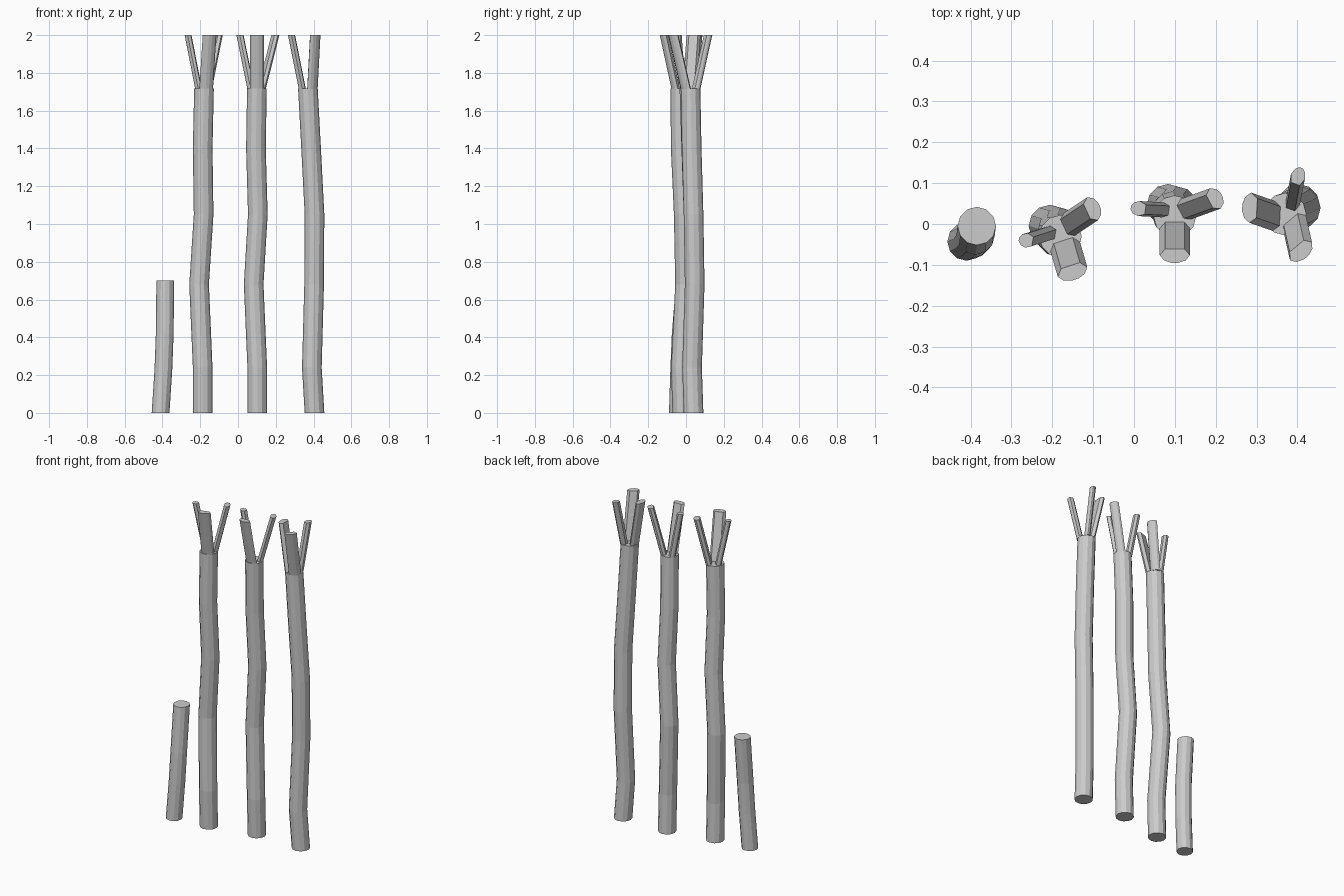
import bpy, bmesh, math
from mathutils import Vector

if "Cube" in bpy.data.objects:
    bpy.data.objects.remove(bpy.data.objects["Cube"])

def loft(name, rings):
    """Skin a stack of equal-sized rings and cap both ends."""
    bm = bmesh.new()
    loops = [[bm.verts.new(p) for p in ring] for ring in rings]
    n = len(loops[0])
    for a, b in zip(loops, loops[1:]):
        for i in range(n):
            j = (i + 1) % n
            bm.faces.new((a[i], a[j], b[j], b[i]))
    bm.faces.new(loops[0][::-1])
    bm.faces.new(loops[-1])
    bmesh.ops.recalc_face_normals(bm, faces=bm.faces)
    me = bpy.data.meshes.new(name)
    bm.to_mesh(me)
    bm.free()
    ob = bpy.data.objects.new(name, me)
    bpy.context.collection.objects.link(ob)
    return ob

def trunk(name, path, r, sides=12):
    step = 2 * math.pi / sides
    return loft(name, [[(x + r * math.cos(i * step), y + r * math.sin(i * step), z)
                        for i in range(sides)] for x, y, z in path])

# Branch section: flat inside, rounded outside (outward, sideways), unit size
SECTION = [(-.5, -.32), (-.05, -.5), (.32, -.36), (.5, -.12),
           (.5, .12), (.32, .36), (-.05, .5), (-.5, .32)]

def branch(name, base, end, angle, depth, width):
    out = Vector((math.cos(angle), math.sin(angle)))
    side = Vector((-out.y, out.x))
    rings = []
    for c, z in ((base, 1.715), (end, 2.0)):
        pts = [Vector(c) + out * u * depth + side * v * width for u, v in SECTION]
        rings.append([(p.x, p.y, z) for p in pts])
    return loft(name, rings)

# Short stump
trunk("stump", [(-.41, -.043, 0), (-.395, -.036, .23), (-.388, -.028, .42),
                (-.385, -.005, .7)], .047)

# Tall trunks: centre at each bend height
HEIGHTS = (0, .24, .68, 1.05, 1.4, 1.718)
TRUNKS = {
    "left": [(-.187, -.02), (-.187, -.027), (-.206, -.005), (-.182, -.012), (-.187, -.028), (-.18, -.03)],
    "middle": [(.102, .04), (.102, .032), (.083, .046), (.105, .04), (.095, .028), (.1, .018)],
    "right": [(.405, .04), (.391, .032), (.403, .046), (.405, .04), (.387, .03), (.37, .024)],
}
for name, pts in TRUNKS.items():
    trunk(name + "_trunk", [(x, y, z) for (x, y), z in zip(pts, HEIGHTS)], .052)

# Forked tops: base centre, end centre, facing in degrees, depth, width
BRANCHES = {
    "left": [((-.209, -.022), (-.265, -.04), 170, .034, .036),
             ((-.157, .0), (-.1, .038), 25, .034, .062),
             ((-.168, -.057), (-.15, -.119), -72, .036, .076)],
    "middle": [((.068, .035), (.01, .038), 172, .036, .037),
               ((.128, .037), (.2, .063), 28, .034, .056),
               ((.1, -.012), (.1, -.078), -90, .034, .074)],
    "right": [((.34, .02), (.283, .04), 177, .036, .074),
              ((.39, .055), (.402, .118), 70, .042, .036),
              ((.395, -.002), (.41, -.068), -50, .036, .07)],
}
for name, items in BRANCHES.items():
    for i, args in enumerate(items, 1):
        base, end, deg, depth, width = args
        branch(f"{name}_branch_{i}", base, end, math.radians(deg), depth, width)
